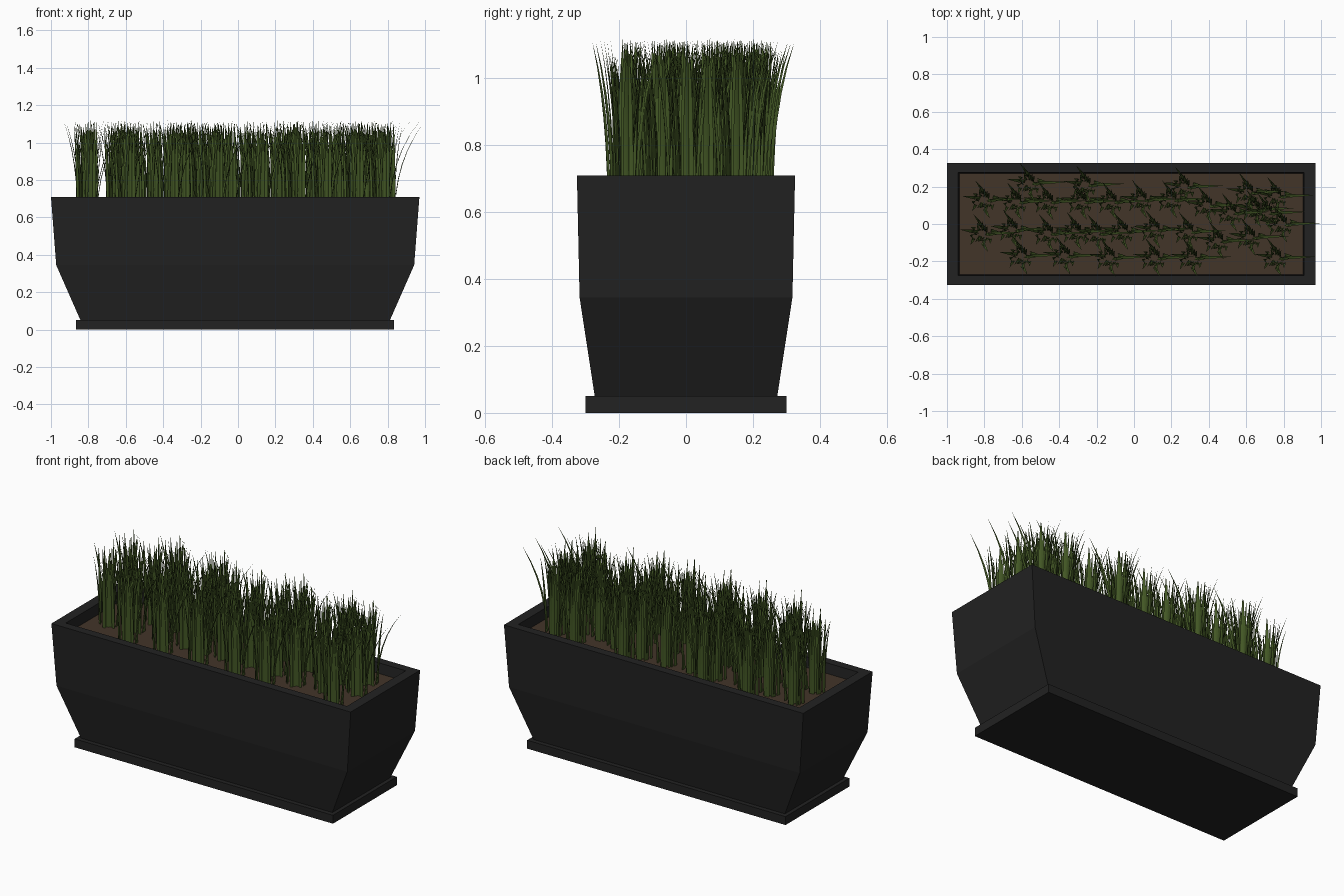
import bpy, bmesh, math, random
from mathutils import Vector

if "Cube" in bpy.data.objects:
    bpy.data.objects.remove(bpy.data.objects["Cube"])

random.seed(4)
CX = -0.015      # the planter sits slightly left because one blade overhangs on the right
SOIL = 0.65


def material(name, rgb):
    m = bpy.data.materials.new(name)
    m.diffuse_color = (*rgb, 1)
    m.use_nodes = True
    m.node_tree.nodes["Principled BSDF"].inputs["Base Color"].default_value = m.diffuse_color
    return m


def add_object(name, bm, mat):
    mesh = bpy.data.meshes.new(name)
    bm.to_mesh(mesh)
    bm.free()
    mesh.materials.append(mat)
    ob = bpy.data.objects.new(name, mesh)
    bpy.context.collection.objects.link(ob)
    return ob


def rect_loft(name, rings, mat):
    """Stack of rectangles (half x, half y, z), joined and capped at both ends."""
    bm = bmesh.new()
    loops = [[bm.verts.new((CX + sx * hx, sy * hy, z))
              for sx, sy in ((-1, -1), (1, -1), (1, 1), (-1, 1))]
             for hx, hy, z in rings]
    for a, b in zip(loops, loops[1:]):
        for i in range(4):
            j = (i + 1) % 4
            bm.faces.new((a[i], a[j], b[j], b[i]))
    bm.faces.new(loops[0][::-1])
    bm.faces.new(loops[-1])
    return add_object(name, bm, mat)


black = material("planter_black", (0.016, 0.016, 0.016))
brown = material("soil_brown", (0.055, 0.035, 0.022))
green = material("grass_green", (0.055, 0.095, 0.018))

# Planter: foot tray, hollow flared body, soil
rect_loft("foot_tray", [(0.85, 0.30, 0), (0.85, 0.30, 0.05)], black)
rect_loft("planter_body", [(0.825, 0.272, 0.045), (0.957, 0.318, 0.345),
                           (0.985, 0.326, 0.71), (0.925, 0.276, 0.71),
                           (0.915, 0.268, 0.60)], black)
rect_loft("soil", [(0.915, 0.268, 0.61), (0.918, 0.270, SOIL)], brown)


# Grass blade: tapered, folded strip that bends outwards towards its tip
def blade(bm, base, tip, height, width, segments=6):
    base, tip = Vector(base), Vector(tip)
    out = (tip - base).normalized()
    side = Vector((-out.y, out.x))
    rows = []
    for k in range(segments):
        t = k / segments
        c = base + (tip - base) * (0.25 * t + 0.75 * t ** 2.6)
        w = 0.5 * width * (1 - t ** 2.5) * (0.85 + 0.3 * t)
        z = height * t
        l, r, m = c + side * w, c - side * w, c + out * w * 0.4
        rows.append([bm.verts.new((p.x, p.y, z)) for p in (l, m, r)])
    for a, b in zip(rows, rows[1:]):
        for i in range(2):
            bm.faces.new((a[i], a[i + 1], b[i + 1], b[i]))
    end = bm.verts.new((tip.x, tip.y, height))
    for i in range(2):
        bm.faces.new((rows[-1][i], rows[-1][i + 1], end))


# One clump: four long outer blades plus a dense ring of shorter-reaching ones
bm = bmesh.new()
for base, tip, h in (((0.045, 0), (0.21, 0.005), 0.465), ((-0.045, 0.01), (-0.12, 0.02), 0.46),
                     ((0.005, 0.03), (-0.05, 0.105), 0.46), ((0, -0.05), (0.03, -0.10), 0.46)):
    blade(bm, base, tip, h, 0.02)
COUNT = 24
for i in range(COUNT):
    a = math.tau * (i + random.uniform(-0.3, 0.3)) / COUNT
    r0 = random.uniform(0.012, 0.055)
    r1 = r0 + random.uniform(0.015, 0.05)
    a1 = a + random.uniform(-0.4, 0.4)
    blade(bm, (r0 * math.cos(a), r0 * math.sin(a)), (r1 * math.cos(a1), r1 * math.sin(a1)),
          random.uniform(0.40, 0.47), random.uniform(0.017, 0.023))
clump = add_object("grass_clump", bm, green)
clump.data.polygons.foreach_set("use_smooth", [True] * len(clump.data.polygons))

# Clumps planted in loose rows, sharing one mesh
spots = [(-0.80, 0.13), (-0.63, 0.12), (-0.56, 0.22), (-0.46, 0.12), (-0.26, 0.21),
         (-0.28, 0.12), (-0.12, 0.12), (0.04, 0.13), (0.20, 0.13), (0.27, 0.20),
         (0.39, 0.10), (0.52, 0.06), (0.61, 0.17), (0.65, 0.08), (0.76, 0.15),
         (0.71, 0.06), (0.79, 0.0),
         (-0.81, -0.05), (-0.65, -0.03), (-0.46, -0.05), (-0.31, -0.04), (-0.20, -0.05),
         (-0.06, -0.04), (0.11, -0.03), (0.29, -0.04), (0.45, -0.09), (0.62, -0.07),
         (-0.60, -0.17), (-0.37, -0.17), (-0.13, -0.18), (0.11, -0.18), (0.31, -0.18),
         (0.76, -0.18)]
for n, (x, y) in enumerate(spots):
    ob = clump if n == 0 else clump.copy()
    if n:
        bpy.context.collection.objects.link(ob)
    ob.name = f"grass_clump_{n + 1}"
    ob.location = (x, y, SOIL)
